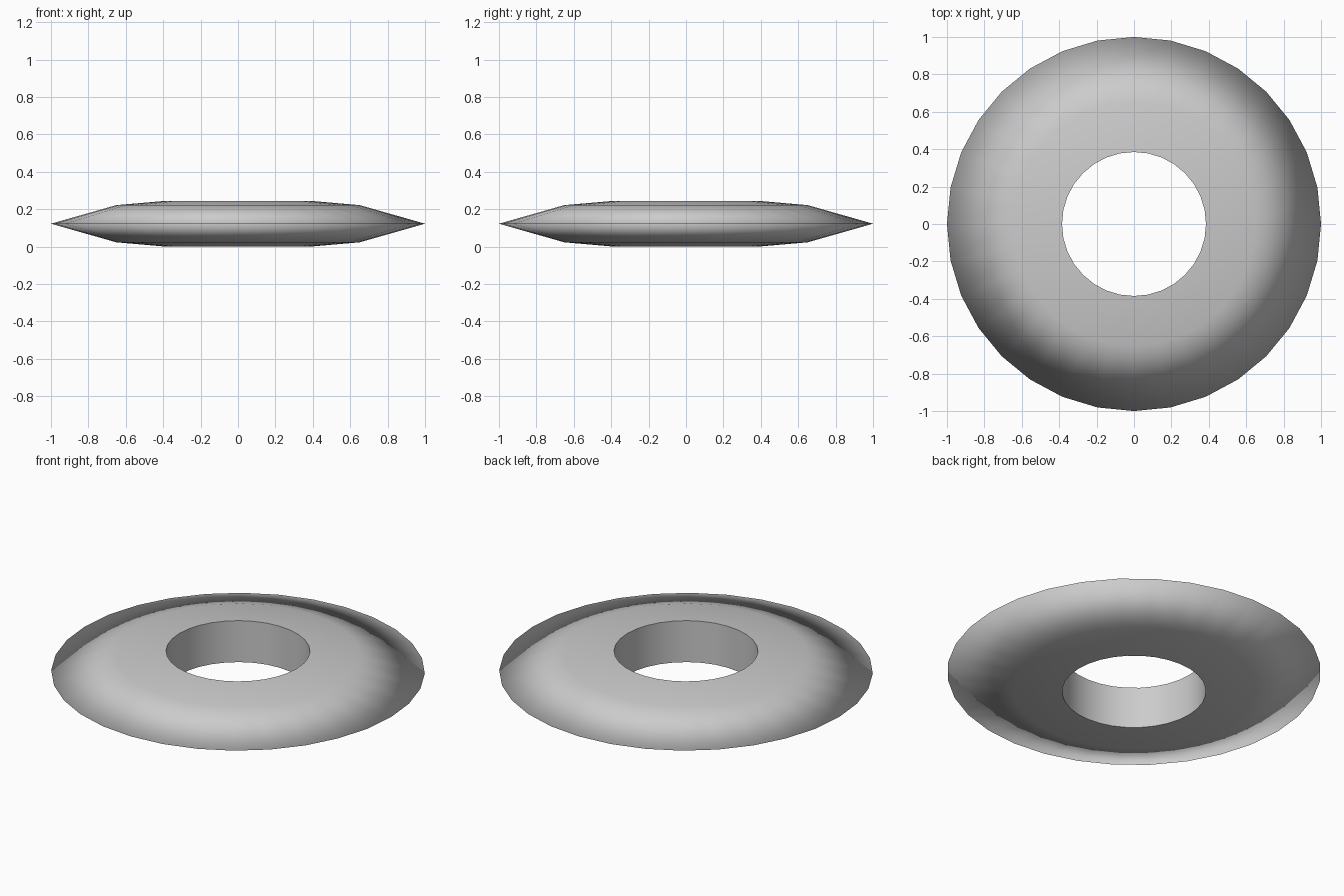
import bpy, bmesh
from math import cos, sin, pi

if "Cube" in bpy.data.objects:
    bpy.data.objects.remove(bpy.data.objects["Cube"])

SEGMENTS = 32
HEIGHT = 0.245
# Closed cross-section (radius, z): knife-edged rim, bevel, straight bore
PROFILE = [(0.385, HEIGHT), (0.65, 0.222), (1.0, HEIGHT / 2),
           (0.65, HEIGHT - 0.222), (0.385, 0.0)]

bm = bmesh.new()

# One loop of vertices per profile point
rings = []
for r, z in PROFILE:
    rings.append([bm.verts.new((r * cos(2 * pi * i / SEGMENTS),
                                r * sin(2 * pi * i / SEGMENTS), z))
                  for i in range(SEGMENTS)])

# Bridge neighbouring loops, closing back through the bore
for k, upper in enumerate(rings):
    lower = rings[(k + 1) % len(rings)]
    for i in range(SEGMENTS):
        j = (i + 1) % SEGMENTS
        face = bm.faces.new((upper[i], lower[i], lower[j], upper[j]))
        face.smooth = True
bmesh.ops.recalc_face_normals(bm, faces=bm.faces)

# Crisp edges where the bore meets the top and bottom
for ring in (rings[0], rings[-1]):
    for i in range(SEGMENTS):
        bm.edges.get((ring[i], ring[(i + 1) % SEGMENTS])).smooth = False

mesh = bpy.data.meshes.new("ring_disc")
bm.to_mesh(mesh)
bm.free()
disc = bpy.data.objects.new("ring_disc", mesh)
bpy.context.collection.objects.link(disc)
